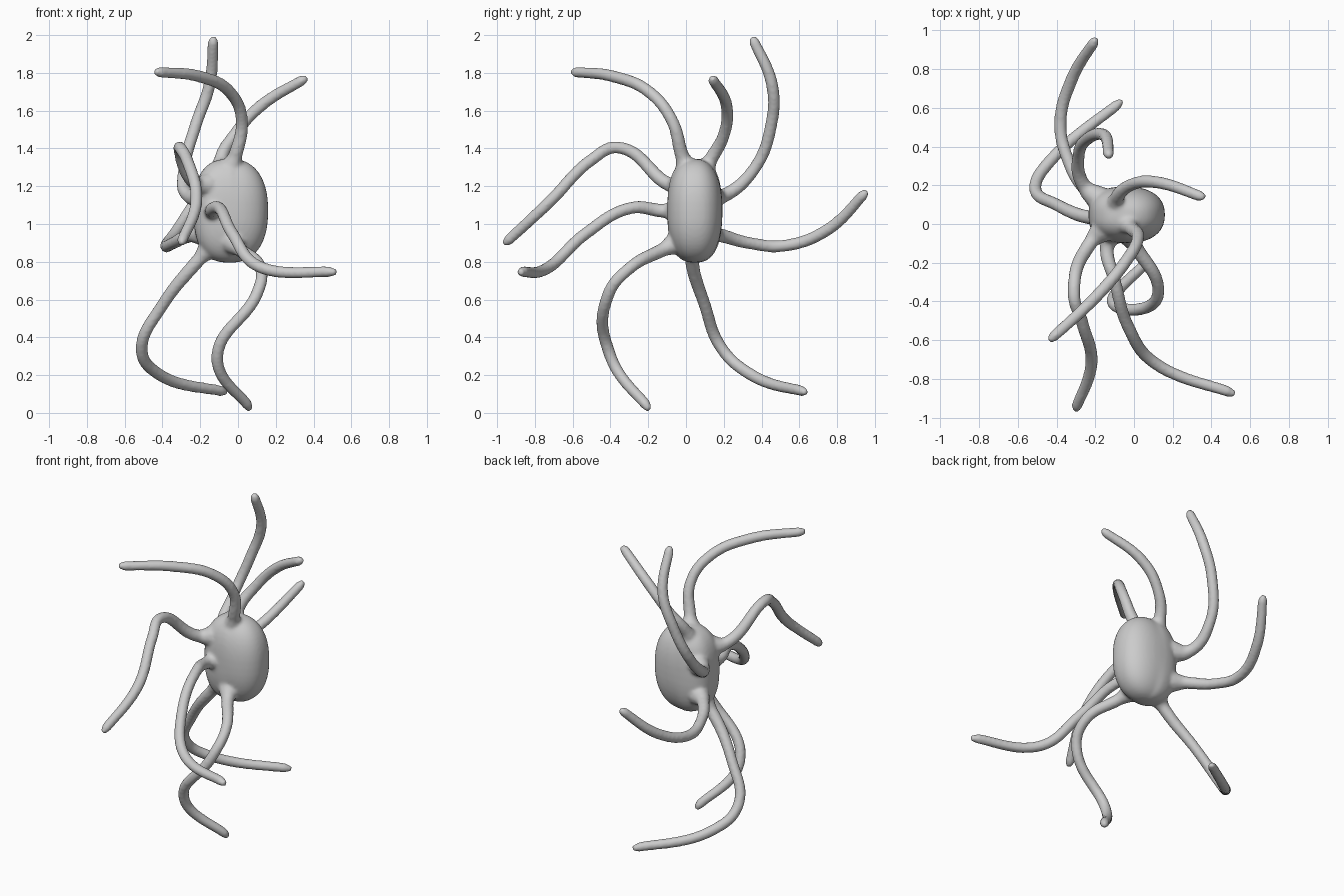
import bpy, math
from mathutils import Vector

if "Cube" in bpy.data.objects:
    bpy.data.objects.remove(bpy.data.objects["Cube"])

# Centre-line key points of the eight arms, from body surface to tip
ARMS = [
    [(-.015, -.02, 1.36), (.02, -.075, 1.55), (-.04, -.19, 1.695), (-.2, -.38, 1.78), (-.43, -.595, 1.805)],
    [(-.22, -.09, 1.21), (-.31, -.36, 1.405), (-.27, -.5, 1.34), (-.22, -.72, 1.12), (-.3, -.955, .9)],
    [(-.14, -.12, 1.07), (-.1, -.29, 1.085), (-.03, -.53, .95), (.11, -.72, .775), (.51, -.875, .745)],
    [(.01, -.12, .865), (.12, -.3, .765), (.1, -.41, .63), (-.11, -.4, .3), (.06, -.2, .025)],
    [(-.2, .03, .82), (-.4, .1, .57), (-.51, .19, .34), (-.42, .34, .205), (-.07, .63, .11)],
    [(-.25, .18, .94), (-.34, .33, .9), (-.38, .52, .885), (-.32, .75, .97), (-.2, .95, 1.165)],
    [(-.26, .2, 1.15), (-.285, .36, 1.29), (-.225, .45, 1.52), (-.15, .455, 1.74), (-.13, .355, 1.98)],
    [(-.09, .13, 1.34), (-.02, .2, 1.47), (.12, .215, 1.625), (.355, .14, 1.77)],
]


def arm(points):
    # The root sits inside the body, partway to its upright axis
    path = [Vector(p) for p in points]
    axis = Vector((-.08, .045, min(max(path[0].z, .95), 1.2)))
    path.insert(0, path[0].lerp(axis, .55))
    # Short rounded tip
    tip = path[-1] + (path[-1] - path[-2]).normalized() * .012
    path[-1] = path[-1].lerp(path[-2], .07)
    path.append(tip)
    curve = bpy.data.curves.new("arm", "CURVE")
    curve.dimensions = "3D"
    curve.bevel_depth = 1.0
    curve.bevel_resolution = 3
    curve.resolution_u = 12
    curve.use_fill_caps = True
    spline = curve.splines.new("BEZIER")
    spline.bezier_points.add(len(path) - 1)
    for i, (bp, co) in enumerate(zip(spline.bezier_points, path)):
        bp.co = co
        bp.handle_left_type = bp.handle_right_type = "AUTO"
        bp.radius = (.075, .038)[i] if i < 2 else .033
    spline.bezier_points[-2].radius = .029
    spline.bezier_points[-1].radius = .017
    obj = bpy.data.objects.new("arm", curve)
    bpy.context.collection.objects.link(obj)
    return obj


def boxy(t, power):
    return math.copysign(abs(t) ** power, t)


# Rounded body, boxier on the left where most arms join
bpy.ops.mesh.primitive_uv_sphere_add(segments=40, ring_count=24, radius=1)
body = bpy.context.object
body.name = "body_with_arms"
for v in body.data.vertices:
    x, y, z = (boxy(t, .76 if v.co.x < 0 else .86) for t in v.co)
    v.co = (-.04 + (.2 if x > 0 else .195) * x, .047 + .146 * y, 1.07 + .275 * z)

# Merge the arms and body into one soft skin
arms = [arm(p) for p in ARMS]
bpy.ops.object.select_all(action="DESELECT")
for a in arms:
    a.select_set(True)
bpy.context.view_layer.objects.active = arms[0]
bpy.ops.object.convert(target="MESH")
body.select_set(True)
bpy.context.view_layer.objects.active = body
bpy.ops.object.join()

remesh = body.modifiers.new("skin", "REMESH")
remesh.mode = "VOXEL"
remesh.voxel_size = .01
remesh.use_smooth_shade = True
smooth = body.modifiers.new("soften", "SMOOTH")
smooth.factor = .5
smooth.iterations = 8
